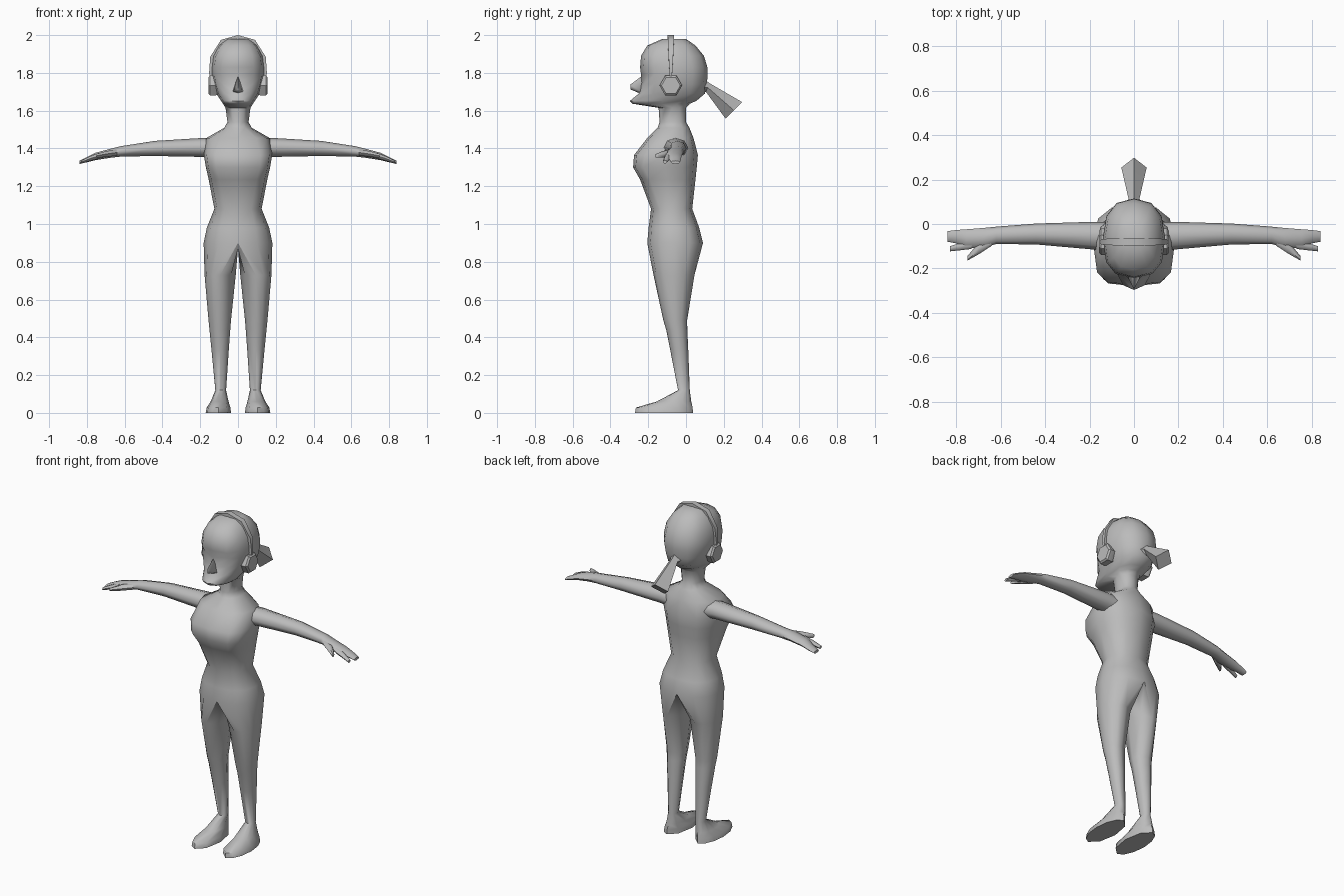
import bpy, bmesh, math
from mathutils import Vector

if "Cube" in bpy.data.objects:
    bpy.data.objects.remove(bpy.data.objects["Cube"])

skin = bpy.data.materials.new("plain grey")
skin.diffuse_color = (0.5, 0.5, 0.5, 1)
skin.use_nodes = True
skin.node_tree.nodes["Principled BSDF"].inputs["Base Color"].default_value = skin.diffuse_color


def finish(name, bm, mirror=False, angle=60):
    bmesh.ops.recalc_face_normals(bm, faces=bm.faces[:])
    me = bpy.data.meshes.new(name)
    bm.to_mesh(me)
    bm.free()
    me.materials.append(skin)
    ob = bpy.data.objects.new(name, me)
    bpy.context.collection.objects.link(ob)
    bpy.ops.object.select_all(action='DESELECT')
    ob.select_set(True)
    bpy.context.view_layer.objects.active = ob
    bpy.ops.object.shade_smooth_by_angle(angle=math.radians(angle))
    if mirror:
        m = ob.modifiers.new("mirror", 'MIRROR')
        m.merge_threshold = 0.001
    return ob


def bridge(bm, a, b, closed=True):
    n = len(a)
    for i in range(n if closed else n - 1):
        j = (i + 1) % n
        bm.faces.new((a[i], a[j], b[j], b[i]))


def loft(name, rings, mirror=False, angle=60):
    bm = bmesh.new()
    vs = [[bm.verts.new(p) for p in r] for r in rings]
    for a, b in zip(vs, vs[1:]):
        bridge(bm, a, b)
    bm.faces.new(vs[0])
    bm.faces.new(vs[-1])
    return finish(name, bm, mirror, angle)


def half_ring(z, hw, yf, yb, p=1.0, dent=0.0):
    """Half outline from front centre to back centre; small p is boxier in front."""
    pts = []
    for k in range(7):
        a = math.radians(30 * k)
        s, c = max(math.sin(a), 0), math.cos(a)
        q = p if c > 0.01 else 0.85
        x = 0 if k in (0, 6) else hw * s ** q
        y = (yf + yb) / 2 - (yb - yf) / 2 * math.copysign(abs(c) ** q, c)
        pts.append((x, y + (dent if k == 1 else 0), z))
    return pts


def leg_ring(z, x0, x1, yf, yb):
    angles = [30 * k for k in range(7)] + [225, 270, 315]
    return [((x0 + x1) / 2 + (x1 - x0) / 2 * math.sin(math.radians(a)),
             (yf + yb) / 2 - (yb - yf) / 2 * math.cos(math.radians(a)), z) for a in angles]


def arm_ring(x, zt, zb, yf, yb, n=8):
    return [(x, (yf + yb) / 2 + (yb - yf) / 2 * math.cos(2 * math.pi * k / n),
             (zt + zb) / 2 + (zt - zb) / 2 * math.sin(2 * math.pi * k / n)) for k in range(n)]


# body: half torso, neck and head, then one leg and foot, mirrored
trunk = [
    (0.90, 0.182, -0.205, 0.09, 0.85),
    (0.98, 0.165, -0.198, 0.07, 0.85),
    (1.08, 0.125, -0.185, 0.033, 0.85),
    (1.235, 0.155, -0.243, 0.05, 0.65),
    (1.30, 0.170, -0.28, 0.057, 0.55),
    (1.365, 0.181, -0.275, 0.063, 0.6),
    (1.455, 0.168, -0.205, 0.04, 0.8),
    (1.51, 0.072, -0.15, 0.018),
    (1.54, 0.056, -0.14, 0.0),
    (1.615, 0.066, -0.145, 0.0),
    (1.637, 0.080, -0.285, 0.02, 0.9),
    (1.652, 0.090, -0.297, 0.055, 0.9),
    (1.69, 0.115, -0.25, 0.10, 0.8),
    (1.74, 0.130, -0.24, 0.11, 0.75),
    (1.79, 0.140, -0.238, 0.115, 0.75, 0.02),
    (1.83, 0.140, -0.243, 0.113, 0.75),
    (1.89, 0.132, -0.238, 0.095, 0.8),
    (1.945, 0.102, -0.205, 0.05, 0.8),
    (1.98, 0.060, -0.125, 0.0),
]
legs = [
    (0.73, 0.012, 0.177, -0.172, 0.045),
    (0.49, 0.037, 0.156, -0.12, 0.006),
    (0.44, 0.041, 0.151, -0.105, 0.007),
    (0.33, 0.049, 0.140, -0.083, 0.012),
    (0.12, 0.063, 0.120, -0.042, 0.02),
    (0.06, 0.050, 0.145, -0.155, 0.028),
    (0.028, 0.040, 0.166, -0.265, 0.035),
    (0.0, 0.037, 0.171, -0.27, 0.037),
]
bm = bmesh.new()
rows = [[bm.verts.new(p) for p in half_ring(*t)] for t in trunk]
for a, b in zip(rows, rows[1:]):
    bridge(bm, a, b, closed=False)
bm.faces.new(rows[-1])
crotch = [bm.verts.new((0, y, 0.87)) for y in (0.03, -0.057, -0.145)]
prev = rows[0] + crotch
for t in legs:
    ring = [bm.verts.new(p) for p in leg_ring(*t)]
    bridge(bm, prev, ring)
    prev = ring
bm.faces.new(prev)
finish("body", bm, mirror=True)

# arms, with the palm running into the long fingers
loft("arm", [arm_ring(*r) for r in [
    (0.10, 1.455, 1.345, -0.125, 0.01),
    (0.18, 1.456, 1.355, -0.115, 0.01),
    (0.44, 1.440, 1.360, -0.092, 0.002),
    (0.62, 1.412, 1.357, -0.090, -0.012),
    (0.68, 1.397, 1.350, -0.108, -0.018),
    (0.755, 1.377, 1.338, -0.108, -0.024),
    (0.80, 1.355, 1.327, -0.087, -0.027),
    (0.838, 1.335, 1.318, -0.080, -0.032)]], mirror=True)
loft("finger", [arm_ring(*r, n=6) for r in [
    (0.73, 1.380, 1.345, -0.112, -0.07),
    (0.78, 1.362, 1.333, -0.118, -0.085),
    (0.828, 1.338, 1.320, -0.123, -0.1)]], mirror=True)
loft("thumb", [arm_ring(*r, n=6) for r in [
    (0.64, 1.398, 1.360, -0.098, -0.05),
    (0.70, 1.388, 1.352, -0.137, -0.085),
    (0.75, 1.372, 1.350, -0.165, -0.145)]], mirror=True)

# nose wedge
bm = bmesh.new()
for p in [(0, -0.232, 1.785), (0, -0.295, 1.738), (0, -0.293, 1.712), (-0.03, -0.235, 1.70),
          (0.03, -0.235, 1.70), (0, -0.245, 1.692), (0, -0.2, 1.72)]:
    bm.verts.new(p)
bmesh.ops.convex_hull(bm, input=bm.verts[:])
finish("nose", bm)


# ponytail: diamond sections, pinched at the root and flaring to the tip
def diamond(top, bottom, w):
    t, b = Vector((0, *top)), Vector((0, *bottom))
    mid, side = (t + b) / 2, Vector((w, 0, 0))
    return [t, mid + side, b, mid - side]


loft("ponytail", [diamond((0.07, 1.79), (0.06, 1.67), 0.05),
                  diamond((0.125, 1.745), (0.105, 1.70), 0.025),
                  diamond((0.298, 1.645), (0.21, 1.557), 0.057)], angle=40)

# headphone band, narrower toward the ears
arc = [(0, 2.0, 0.017), (0.09, 1.975, 0.016), (0.147, 1.885, 0.012), (0.153, 1.80, 0.007), (0.148, 1.76, 0.007)]
arc = [(-x, z, w) for x, z, w in arc[:0:-1]] + arc
hub = Vector((0, 0, 1.78))
band = []
for x, z, w in arc:
    outer = Vector((x, 0, z))
    inner = outer - (outer - hub).normalized() * 0.018
    band.append([(v.x, -0.08 + s * w, v.z) for v, s in
                 ((outer, -1), (outer, 1), (inner, 1), (inner, -1))])
loft("headphone_band", band, angle=50)


# hexagonal ear cups
def hexagon(x, r):
    return [(x, -0.08 + r * math.cos(math.pi * k / 3), 1.733 + r * math.sin(math.pi * k / 3))
            for k in range(6)]


loft("ear_cup", [hexagon(0.10, 0.052), hexagon(0.118, 0.06), hexagon(0.148, 0.06), hexagon(0.157, 0.05)],
     mirror=True, angle=30)
